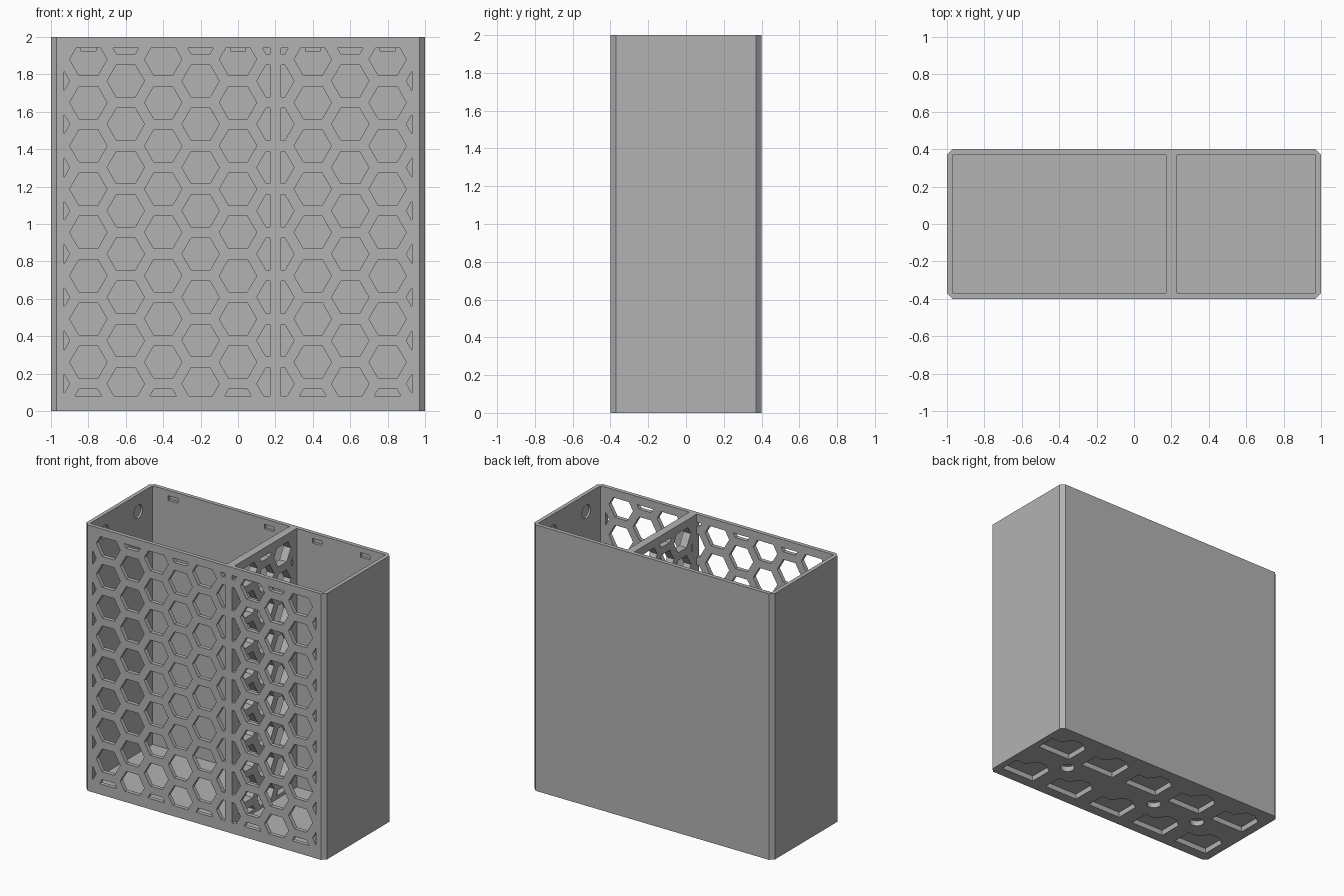
import bpy
import bmesh
from math import pi, cos, sin
from mathutils import Matrix, Vector

cube = bpy.data.objects.get("Cube")
if cube:
    bpy.data.objects.remove(cube, do_unlink=True)

grey = bpy.data.materials.new("plain grey")
grey.use_nodes = True
colour = (0.45, 0.45, 0.45, 1)
grey.diffuse_color = colour
grey.node_tree.nodes["Principled BSDF"].inputs["Base Color"].default_value = colour

WALL, FLOOR, MARGIN = 0.03, 0.055, 0.07
DIVIDER = (0.17, 0.23)
FRONT_PLANE = Matrix.Rotation(pi / 2, 4, 'X')
SIDE_PLANE = Matrix.Rotation(pi / 2, 4, 'Z') @ FRONT_PLANE


def prism(bm, points, low, high, matrix=Matrix()):
    """Extrude a flat outline along its normal and place it."""
    face = bm.faces.new([bm.verts.new((x, y, low)) for x, y in points])
    grown = bmesh.ops.extrude_face_region(bm, geom=[face])["geom"]
    new = [v for v in grown if isinstance(v, bmesh.types.BMVert)]
    bmesh.ops.translate(bm, verts=new, vec=(0, 0, high - low))
    bmesh.ops.transform(bm, matrix=matrix, verts=list(face.verts) + new)


def rectangle(x0, x1, y0, y1):
    return [(x0, y0), (x1, y0), (x1, y1), (x0, y1)]


def polygon(x, y, radius, sides):
    return [(x + radius * cos(2 * pi * i / sides), y + radius * sin(2 * pi * i / sides))
            for i in range(sides)]


def finish(bm, name):
    bmesh.ops.recalc_face_normals(bm, faces=bm.faces)
    mesh = bpy.data.meshes.new(name)
    bm.to_mesh(mesh)
    bm.free()
    mesh.materials.append(grey)
    obj = bpy.data.objects.new(name, mesh)
    bpy.context.collection.objects.link(obj)
    return obj


def carve(obj, cutter):
    cutter.hide_render = True
    cutter.hide_viewport = True
    mod = obj.modifiers.new(cutter.name, 'BOOLEAN')
    mod.operation = 'DIFFERENCE'
    mod.solver = 'EXACT'
    mod.object = cutter


def honeycomb(name, windows, depth, matrix, shift):
    """Prisms of a hexagon grid, trimmed to rectangular windows."""
    result = bmesh.new()
    for x0, x1 in windows:
        bm = bmesh.new()
        for col in range(-5, 6):
            for row in range(10):
                z = 0.03 + 0.2313 * row + (0.1157 if (col + shift) % 2 else 0)
                bm.faces.new([bm.verts.new((x, y, 0))
                              for x, y in polygon(col * 0.2, z, 0.1, 6)])
        for co, no in (((x0, 0, 0), (-1, 0, 0)), ((x1, 0, 0), (1, 0, 0)),
                       ((0, 0.08, 0), (0, -1, 0)), ((0, 1.94, 0), (0, 1, 0))):
            bmesh.ops.bisect_plane(bm, geom=bm.verts[:] + bm.edges[:] + bm.faces[:],
                                   plane_co=co, plane_no=no, clear_outer=True)
        for face in bm.faces:
            prism(result, [v.co.xy for v in face.verts], *depth, matrix)
        bm.free()
    return finish(result, name)


# Outer shell with chamfered upright corners
c = 0.03
corner = [(1 - c, 0.4), (1, 0.4 - c)]
outline = corner[::-1] + [(-x, y) for x, y in corner]
outline += [(-x, -y) for x, y in outline]
order = sorted(outline, key=lambda p: Vector((1, 0)).angle_signed(Vector(p)))
bm = bmesh.new()
prism(bm, order, 0, 2)
organizer = finish(bm, "organizer_box")

# Two compartments, leaving the divider between them
bm = bmesh.new()
for x0, x1 in ((-1 + WALL, DIVIDER[0]), (DIVIDER[1], 1 - WALL)):
    prism(bm, rectangle(x0, x1, -0.4 + WALL, 0.4 - WALL), FLOOR, 2.1)
carve(organizer, finish(bm, "compartment_cutter"))

# Honeycomb openings in the front and in the divider
carve(organizer, honeycomb("front_honeycomb_cutter",
                           ((-1 + MARGIN, DIVIDER[0]), (DIVIDER[1], 1 - MARGIN)),
                           (0.365, 0.45), FRONT_PLANE, 0))
carve(organizer, honeycomb("divider_honeycomb_cutter", ((-0.32, 0.32),),
                           (0.15, 0.25), SIDE_PLANE, 1))

# Shallow pockets: round ones in the sides, slots at the top of the back
bm = bmesh.new()
for y in (-0.2, 0.2):
    for side in (-1, 1):
        low, high = sorted((side * 0.95, side * 0.985))
        prism(bm, polygon(y, 1.87, 0.05, 32), low, high, SIDE_PLANE)
for x in (-0.8, 0, 0.4, 0.8):
    prism(bm, rectangle(x - 0.04, x + 0.04, 1.925, 1.96), -0.39, -0.35, FRONT_PLANE)
carve(organizer, finish(bm, "inner_pocket_cutter"))

# Mounting recesses and round sockets under the floor
bm = bmesh.new()
recess = [(-0.13, -0.12), (0.15, -0.12), (0.15, 0.03), (0.07, 0.03),
          (0.01, 0.11), (-0.06, 0.11), (-0.13, 0.06)]
for col in range(-2, 3):
    for y in (-0.2, 0.2):
        prism(bm, [(px + col * 0.4, py + y) for px, py in recess], -0.05, 0.04)
for x in (-0.6, -0.2, 0.6):
    prism(bm, polygon(x, -0.02, 0.05, 32), -0.05, 0.04)
carve(organizer, finish(bm, "floor_recess_cutter"))
